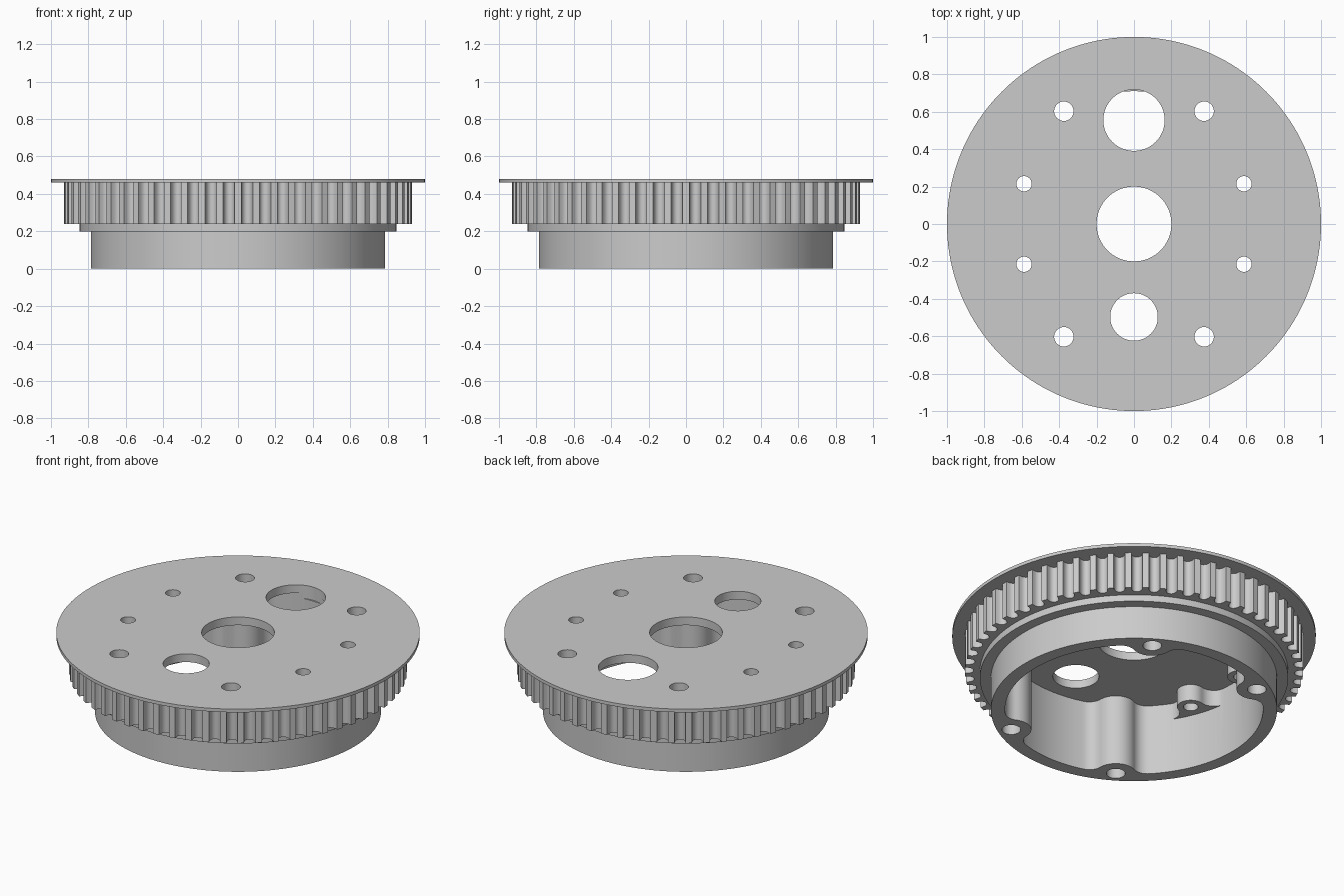
import bpy, bmesh
from math import sin, cos, pi, atan2, acos, hypot

cube = bpy.data.objects.get("Cube")
if cube:
    bpy.data.objects.remove(cube)

grey = bpy.data.materials.new("light_grey")
grey.use_nodes = True
tone = (0.6, 0.6, 0.6, 1)
grey.diffuse_color = tone
grey.node_tree.nodes["Principled BSDF"].inputs["Base Color"].default_value = tone

CAVITY_R = 0.71
TEETH = 60


def polar(r, a, cx=0, cy=0):
    return (cx + r * cos(a), cy + r * sin(a))


def circle(r, n=128, cx=0, cy=0):
    return [polar(r, 2 * pi * i / n, cx, cy) for i in range(n)]


def arc(c, r, a0, a1, n):
    return [polar(r, a0 + (a1 - a0) * i / n, *c) for i in range(n + 1)]


def prism(name, outline, z0, z1):
    """Extrude a closed outline between two heights."""
    bm = bmesh.new()
    base = bm.faces.new([bm.verts.new((x, y, z0)) for x, y in outline])
    top = bmesh.ops.extrude_face_region(bm, geom=[base])["geom"]
    for v in top:
        if isinstance(v, bmesh.types.BMVert):
            v.co.z = z1
    bmesh.ops.recalc_face_normals(bm, faces=bm.faces)
    mesh = bpy.data.meshes.new(name)
    bm.to_mesh(mesh)
    bm.free()
    mesh.materials.append(grey)
    obj = bpy.data.objects.new(name, mesh)
    bpy.context.collection.objects.link(obj)
    return obj


def combine(target, tool, operation):
    """Apply a boolean and discard the tool."""
    mod = target.modifiers.new("combine", "BOOLEAN")
    mod.operation, mod.object, mod.solver = operation, tool, "EXACT"
    bpy.context.view_layer.objects.active = target
    bpy.ops.object.modifier_apply(modifier=mod.name)
    bpy.data.objects.remove(tool)


def toothed_outline(tip=0.93, depth=0.048, half_groove=0.031):
    """Ring of teeth parted by round-bottomed grooves."""
    pts = []
    for i in range(TEETH):
        mid = 2 * pi * (i + 0.5) / TEETH
        for k in range(11):
            t = pi * k / 10
            r = tip - depth * max(sin(t), 0) ** 0.7
            pts.append(polar(r, mid - half_groove * cos(t) / tip))
    return pts


def lug_outline(x, y, radius, fillet, wall):
    """Screw lug bulging inward from a round wall, blended by fillets."""
    dist, a = hypot(x, y), atan2(y, x)
    fc = wall - fillet
    spread = acos((fc**2 + dist**2 - (radius + fillet)**2) / (2 * dist * fc))
    f0, f1 = polar(fc, a - spread), polar(fc, a + spread)
    b0 = atan2(f0[1] - y, f0[0] - x)
    b1 = atan2(f1[1] - y, f1[0] - x)
    turn = (b0 - b1) % (2 * pi)
    swing = (b0 + pi - (a - spread)) % (2 * pi)
    pts = arc(f0, fillet, a - spread, a - spread + swing, 10)
    pts += arc((x, y), radius, b0, b0 - turn, 16)[1:-1]
    pts += arc(f1, fillet, a + spread - swing, a + spread, 10)
    return pts, a, spread


corners = [(1, 1), (-1, 1), (-1, -1), (1, -1)]
large_screws = [(0.375 * sx, 0.603 * sy) for sx, sy in corners]
small_screws = [(0.588 * sx, 0.215 * sy) for sx, sy in corners]

# Outer body: toothed rim, flange, collar and hub
body = prism("pulley_body", toothed_outline(), 0.24, 0.47)
combine(body, prism("flange", circle(1, 160), 0.46, 0.48), "UNION")
combine(body, prism("collar", circle(0.848), 0.2, 0.3), "UNION")
combine(body, prism("hub", circle(0.787), 0, 0.28), "UNION")

# Hollow underside that leaves four full-height lugs
cavity, spans = [], []
for x, y in large_screws:
    spans.append(lug_outline(x, y, 0.11, 0.08, CAVITY_R))
for i, (pts, a, spread) in enumerate(spans):
    cavity += pts
    _, a_next, spread_next = spans[(i + 1) % 4]
    start = a + spread
    sweep = (a_next - spread_next - start) % (2 * pi)
    cavity += arc((0, 0), CAVITY_R, start, start + sweep, 32)[1:-1]
combine(body, prism("cavity_cutter", cavity, -0.1, 0.43), "DIFFERENCE")

# Short lugs hanging under the top plate
for x, y in small_screws:
    pts, a, spread = lug_outline(x, y, 0.075, 0.08, CAVITY_R + 0.002)
    pts += arc((0, 0), 0.75, a + spread, a - spread, 8)
    combine(body, prism("short_lug", pts, 0.33, 0.445), "UNION")

# Centre bore, two access holes and the screw holes
holes = [(0, 0, 0.2, 64), (0, 0.555, 0.164, 64), (0, -0.497, 0.127, 64)]
holes += [(x, y, 0.052, 32) for x, y in large_screws]
holes += [(x, y, 0.041, 32) for x, y in small_screws]
for x, y, r, n in holes:
    # The access holes and bore only pierce the top plate
    z0 = 0.4 if r > 0.1 else -0.1
    combine(body, prism("hole_cutter", circle(r, n, x, y), z0, 0.6), "DIFFERENCE")

bpy.ops.object.select_all(action="DESELECT")
body.select_set(True)
bpy.context.view_layer.objects.active = body
bpy.ops.object.shade_smooth_by_angle()
